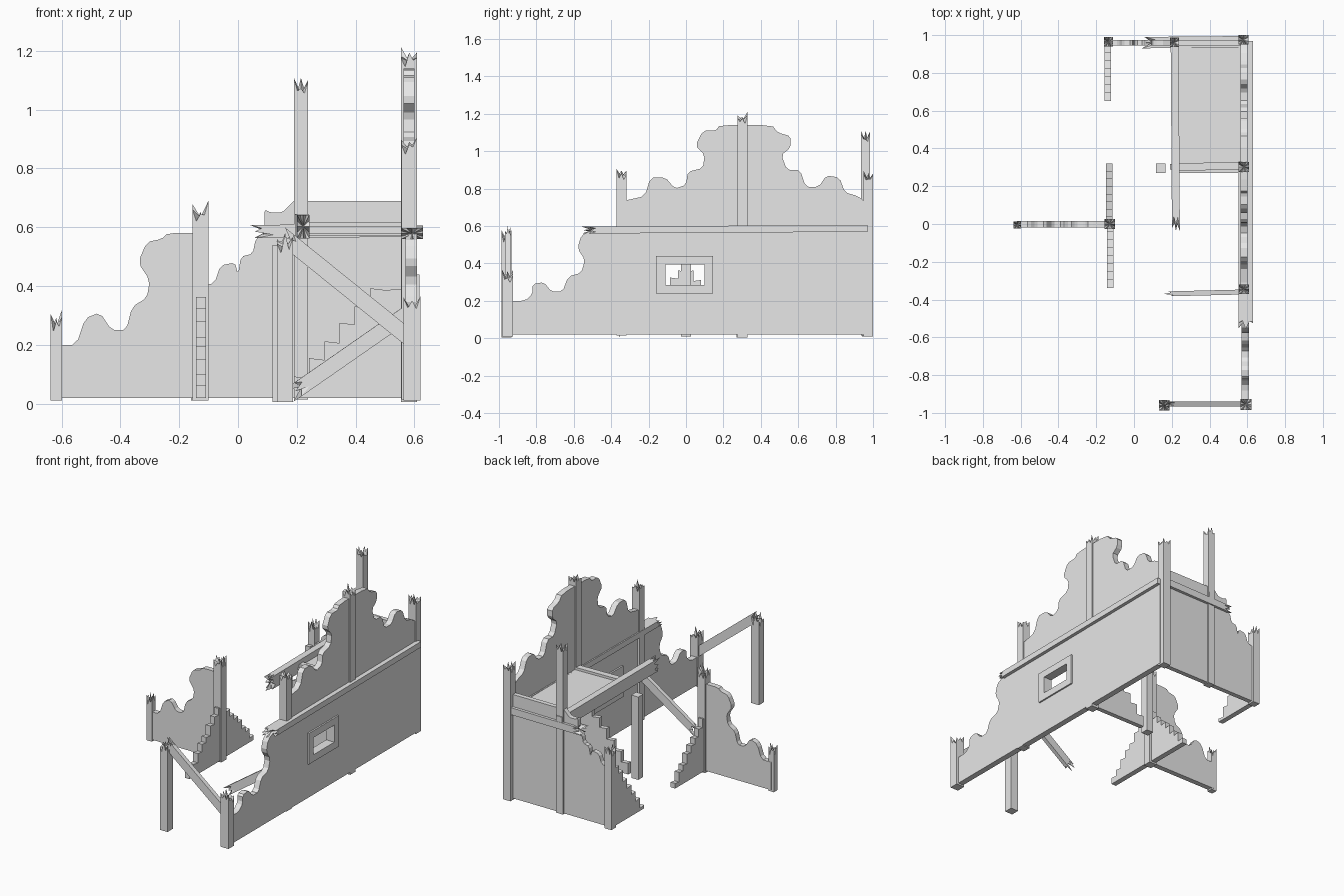
import bpy, bmesh, random
from mathutils import Vector, Matrix

random.seed(4)
cube = bpy.data.objects.get("Cube")
if cube:
    bpy.data.objects.remove(cube, do_unlink=True)

grey = bpy.data.materials.new("plain grey")
grey.use_nodes = True
grey.diffuse_color = (0.8, 0.8, 0.8, 1)
grey.node_tree.nodes["Principled BSDF"].inputs["Base Color"].default_value = (0.8, 0.8, 0.8, 1)


def finish(name, bm):
    bmesh.ops.recalc_face_normals(bm, faces=bm.faces)
    mesh = bpy.data.meshes.new(name)
    bm.to_mesh(mesh)
    bm.free()
    mesh.materials.append(grey)
    obj = bpy.data.objects.new(name, mesh)
    bpy.context.collection.objects.link(obj)
    return obj


def box(name, low, high):
    bm = bmesh.new()
    bmesh.ops.create_cube(bm, size=1)
    low, high = Vector(low), Vector(high)
    for v in bm.verts:
        v.co = (low + high) / 2 + v.co * (high - low)
    return finish(name, bm)


def timber(name, start, end, width, depth, broken_start=False, broken_end=True, spike=0.08):
    """Square timber between two points, with splintered ends where asked."""
    start, end = Vector(start), Vector(end)
    axis = (end - start).normalized()
    side = Vector((1, 0, 0)) if abs(axis.z) > 0.99 else axis.cross(Vector((0, 0, 1))).normalized()
    other = axis.cross(side)
    corners = [Vector(c) for c in ((-1, -1), (1, -1), (1, 1), (-1, 1))]
    outline = [corners[i].lerp(corners[(i + 1) % 4], t / 4) for i in range(4) for t in range(4)]
    bm = bmesh.new()
    rings = []
    for origin, sign, broken in ((start, 1, broken_start), (end, -1, broken_end)):
        ring = []
        for i, p in enumerate(outline):
            cut = 0
            if broken:
                cut = random.uniform(0.5, 1) * spike if i % 2 else random.uniform(0, 0.6) * spike
            ring.append(bm.verts.new(origin + side * p.x * width / 2 + other * p.y * depth / 2
                                     + axis * sign * cut))
        if broken:
            hub = bm.verts.new(origin + axis * sign * spike * 0.7)
            for i in range(len(ring)):
                bm.faces.new((ring[i], ring[i - 1], hub))
        else:
            bm.faces.new(ring)
        rings.append(ring)
    a, b = rings
    for i in range(len(a)):
        bm.faces.new((a[i - 1], a[i], b[i], b[i - 1]))
    return finish(name, bm)


def post(name, x, y, bottom, top, size=0.05, **options):
    return timber(name, (x, y, bottom), (x, y, top), size, size, **options)


def crumble(points):
    """Round a broken edge by cutting its corners once."""
    pts = [Vector(p) for p in points]
    out = [pts[0]]
    for a, b in zip(pts, pts[1:]):
        out += [a.lerp(b, 0.2), a.lerp(b, 0.8)]
    return out + [pts[-1]]


def steps(start, end, count):
    """Ragged staircase outline from start to end."""
    out = []
    for i in range(count):
        u0 = start[0] + (end[0] - start[0]) * i / count
        u1 = start[0] + (end[0] - start[0]) * (i + 1) / count
        h = start[1] + (end[1] - start[1]) * i / (count - 1)
        h += random.uniform(-0.008, 0.008)
        out += [Vector((u0, h)), Vector((u1, h - 0.006))]
    return out


def wall(name, along, low, high, base, edge):
    """Upright slab: an outline along x or y, between two positions on the other axis."""
    outline = [Vector((edge[0][0], base))] + list(edge) + [Vector((edge[-1][0], base))]
    bm = bmesh.new()
    make = (lambda u, z: (u, low, z)) if along == "x" else (lambda u, z: (low, u, z))
    face = bm.faces.new([bm.verts.new(make(u, z)) for u, z in outline])
    extruded = bmesh.ops.extrude_face_region(bm, geom=[face])
    shift = Vector((0, high - low, 0)) if along == "x" else Vector((high - low, 0, 0))
    for v in extruded["geom"]:
        if isinstance(v, bmesh.types.BMVert):
            v.co += shift
    return finish(name, bm)


GROUND = 0.02

# Long side wall, lower storey with a window opening
long_wall = wall("long_wall_lower", "y", 0.57, 0.608, GROUND, crumble([
    (-.97, .2), (-.86, .2), (-.82, .24), (-.82, .29), (-.76, .3), (-.72, .25), (-.66, .25),
    (-.63, .33), (-.56, .35), (-.54, .42), (-.58, .48), (-.56, .55), (-.5, .58)]) + [Vector((.97, .58))])
cutter = box("window_cutter", (0.4, -.11, .285), (0.8, .1, .395))
cutter.hide_render = True
cut = long_wall.modifiers.new("window", "BOOLEAN")
cut.operation, cut.solver, cut.object = "DIFFERENCE", "EXACT", cutter
bpy.context.view_layer.objects.active = long_wall
bpy.ops.object.modifier_apply(modifier=cut.name)
bpy.data.objects.remove(cutter, do_unlink=True)

# Window frame
for part, y0, y1, z0, z1 in (("sill", -.16, .145, .24, .285), ("lintel", -.16, .145, .395, .44),
                             ("front_jamb", -.16, -.11, .285, .395), ("back_jamb", .1, .145, .285, .395)):
    box("window_" + part, (.56, y0, z0), (.618, y1, z1))

# Long side wall, upper storey
wall("long_wall_upper", "y", 0.563, 0.6, 0.58, [Vector((-.36, .74))] + crumble([
    (-.31, .74), (-.22, .76), (-.19, .86), (-.11, .86), (-.06, .8), (0, .82), (.01, .89), (.09, .91),
    (.1, .98), (.05, 1.03), (.09, 1.11), (.16, 1.11), (.18, 1.14), (.46, 1.14), (.49, 1.1),
    (.56, 1.08), (.56, 1.02), (.51, .98), (.54, .9), (.61, .9), (.64, .81), (.71, .81),
    (.75, .87), (.82, .86), (.85, .78), (.92, .76), (.97, .72)]))

# Long wall posts and rail
post("front_corner_post", .592, -.955, .01, .37, .058)
post("front_wall_post", .582, -.345, .015, .92, .052)
post("middle_wall_post", .582, .302, .005, 1.22, .055)
post("back_corner_post", .58, .975, .01, .9, .052)
timber("long_wall_rail", (.592, .97, .588), (.592, -.56, .578), .075, .037)

# Back wall with its rail and posts
wall("back_wall_lower", "x", .945, .975, GROUND, crumble([
    (-.13, .4), (-.08, .41), (-.06, .47), (-.01, .48), (0, .44), (.01, .5), (.05, .51),
    (.06, .56), (.09, .58)]) + [Vector((.58, .58))])
wall("back_wall_upper", "x", .945, .975, .6, crumble([
    (.09, .62), (.09, .66), (.11, .65), (.15, .65), (.17, .67), (.19, .69)]) + [Vector((.58, .69))])
timber("back_wall_rail", (.58, .965, .59), (.04, .96, .585), .06, .045)
post("back_tall_post", .214, .96, .015, 1.11, .048)
post("back_end_post", -.135, .965, .01, .55, .048)
wall("back_return_wall", "y", -.155, -.122, GROUND, steps((.65, .05), (.95, .4), 7))

# Upper floor with its supports
box("upper_floor", (.2, .27, .578), (.57, .97, .602))
timber("floor_edge_beam", (.57, .31, .595), (.22, .3, .595), .04, .045, broken_end=False)
timber("floor_long_beam", (.215, .99, .605), (.222, -.04, .602), .042, .08)
post("floor_support", .142, .295, .005, .54, .05, broken_end=False)
wall("inner_wall", "x", .288, .318, GROUND, steps((.19, .09), (.5, .39), 6) + [Vector((.57, .39))])

# Cross-shaped ruin: long arm, two short arms, posts
wall("ruin_long_arm", "x", -.018, .016, GROUND, crumble([
    (-.62, .2), (-.55, .2), (-.52, .29), (-.47, .31), (-.43, .25), (-.38, .25), (-.36, .33),
    (-.31, .36), (-.3, .42), (-.34, .48), (-.31, .55), (-.26, .56), (-.24, .58), (-.13, .58)]))
wall("ruin_short_arm_front", "y", -.142, -.108, GROUND, steps((-.34, .06), (0, .36), 8))
wall("ruin_short_arm_back", "y", -.147, -.113, GROUND, steps((.32, .06), (0, .36), 8))
post("ruin_centre_post", -.128, 0, .01, .69, .055)
post("ruin_end_post", -.618, -.005, .01, .32, .038)

# Freestanding front post and the two slanted braces
post("front_free_post", .16, -.96, .005, .585, .055)
timber("front_brace", (.58, -.953, .225), (.14, -.953, .58), .028, .055)
timber("fallen_brace", (.58, -.36, .31), (.17, -.37, .025), .026, .052)
